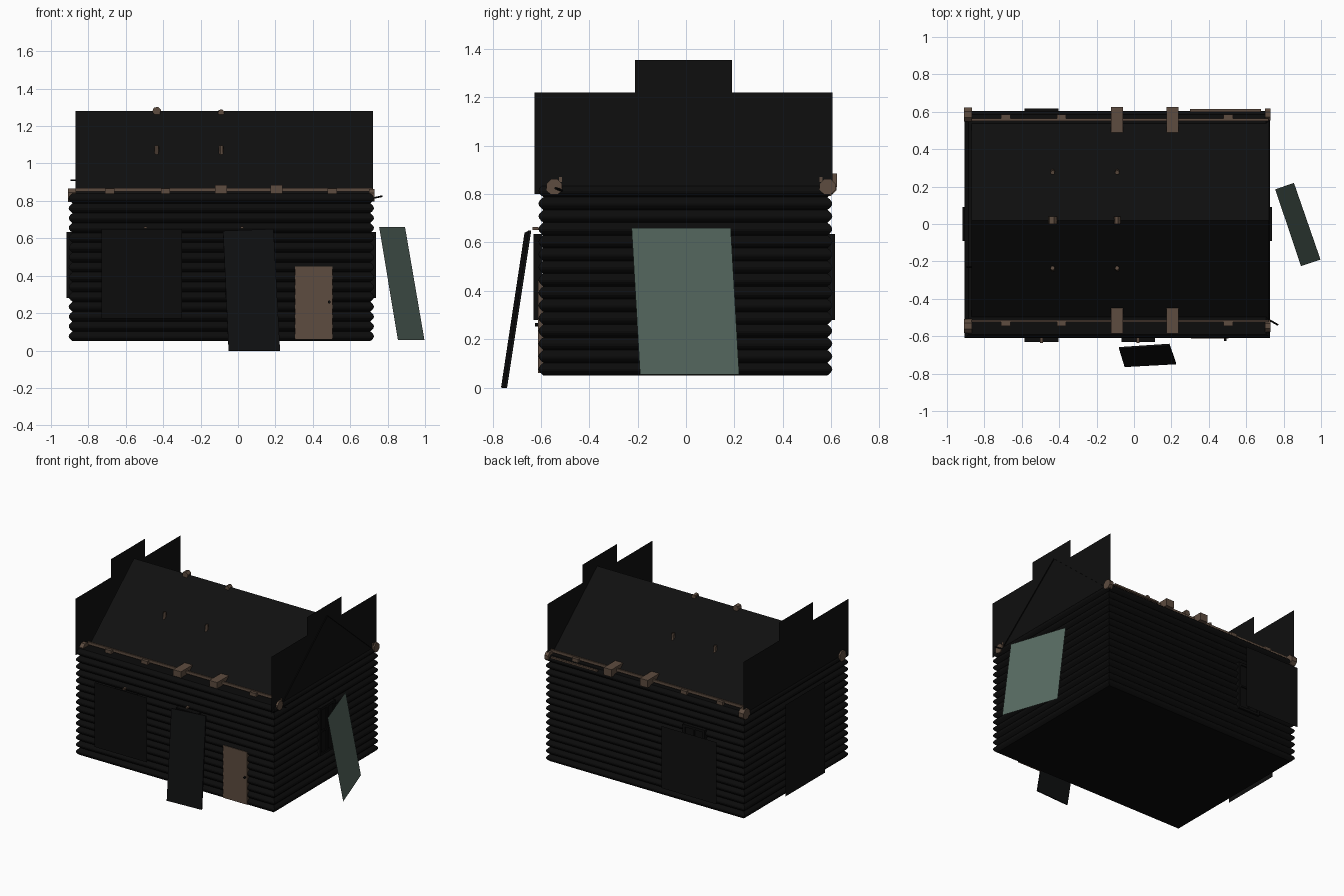
import bpy, bmesh, math
from mathutils import Vector

if "Cube" in bpy.data.objects:
    bpy.data.objects.remove(bpy.data.objects["Cube"])


def material(name, rgb):
    m = bpy.data.materials.new(name)
    m.diffuse_color = (*rgb, 1)
    m.use_nodes = True
    m.node_tree.nodes["Principled BSDF"].inputs["Base Color"].default_value = m.diffuse_color
    return m


LOG = material("dark log", (0.0035, 0.0035, 0.0035))
ROOF = material("dark roof", (0.0048, 0.0048, 0.0048))
WOOD = material("brown wood", (0.11, 0.072, 0.05))
GLASS = material("grey green", (0.095, 0.145, 0.12))
SLATE = material("dark slate", (0.0048, 0.005, 0.0055))


def add(name, verts, faces, mat):
    me = bpy.data.meshes.new(name)
    me.from_pydata([tuple(v) for v in verts], [], faces)
    me.materials.append(mat)
    ob = bpy.data.objects.new(name, me)
    bpy.context.collection.objects.link(ob)
    return ob


def sheet(name, corners, mat):
    return add(name, corners, [tuple(range(len(corners)))], mat)


def box(name, x0, x1, y0, y1, z0, z1, mat):
    v = [(x, y, z) for z in (z0, z1) for x, y in ((x0, y0), (x1, y0), (x1, y1), (x0, y1))]
    f = [(3, 2, 1, 0), (4, 5, 6, 7)] + [(i, (i + 1) % 4, 4 + (i + 1) % 4, 4 + i) for i in range(4)]
    return add(name, v, f, mat)


def rod(name, a, b, r, mat, sides=8):
    a, b = Vector(a), Vector(b)
    d = (b - a).normalized()
    u = d.orthogonal().normalized()
    w = d.cross(u)
    v = []
    for p in (a, b):
        for i in range(sides):
            t = math.tau * (i + 0.5) / sides
            v.append(p + r * (math.cos(t) * u + math.sin(t) * w))
    f = [(i, (i + 1) % sides, sides + (i + 1) % sides, sides + i) for i in range(sides)]
    f += [tuple(reversed(range(sides))), tuple(range(sides, 2 * sides))]
    return add(name, v, f, mat)


# Log walls: stacked rectangular rings whose inset follows the round logs
X0, X1, Y0, Y1 = -0.905, 0.727, -0.61, 0.605
BASE, TOP, COUNT, STEPS, DEPTH = 0.05, 0.84, 15, 6, 0.02
verts, faces = [], []
pitch = (TOP - BASE) / COUNT
for i in range(COUNT * STEPS + 1):
    k = DEPTH * (1 - math.sin(math.pi * (i % STEPS) / STEPS))
    z = BASE + pitch * i / STEPS
    verts += [(X0 + k, Y0 + k, z), (X1 - k, Y0 + k, z), (X1 - k, Y1 - k, z), (X0 + k, Y1 - k, z)]
    if i:
        a, b = 4 * (i - 1), 4 * i
        faces += [(a + j, a + (j + 1) % 4, b + (j + 1) % 4, b + j) for j in range(4)]
n = len(verts)
faces += [(3, 2, 1, 0), (n - 4, n - 3, n - 2, n - 1)]
add("log_walls", verts, faces, LOG)

# Roof slopes, centred on the ridge
RIDGE, RZ, HALF, SLOPE = 0.02, 1.28, 0.54, 0.85
for s, side in ((-1, "front"), (1, "back")):
    y, z = RIDGE + s * HALF, RZ - HALF * SLOPE
    sheet(side + "_roof", [(-0.868, y, z), (0.722, y, z), (0.722, RIDGE, RZ), (-0.868, RIDGE, RZ)], ROOF)

# Stepped end sheets above both side walls
for x, side in ((-0.895, "left"), (0.715, "right")):
    prof = [(-0.626, 0.8), (0.605, 0.8), (0.605, 1.22), (0.19, 1.22),
            (0.19, 1.355), (-0.21, 1.355), (-0.21, 1.22), (-0.626, 1.22)]
    sheet(side + "_gable", [(x, y, z) for y, z in prof], ROOF)

# Eaves: fascia strip, rafter ends, two long beams and log ends
for s, side in ((-1, "front"), (1, "back")):
    def ys(a, b):
        return sorted((RIDGE + s * a, RIDGE + s * b))
    box(side + "_fascia", -0.87, 0.72, *ys(0.532, 0.545), 0.85, 0.87, WOOD)
    for i in range(5):
        x = -0.685 + 0.297 * i
        long_beam = i in (2, 3)
        w = 0.032 if long_beam else 0.025
        reach = (0.47, 0.605) if long_beam else (0.54, 0.565)
        box(side + "_rafter_end", x - w, x + w, *ys(*reach), 0.83, 0.885 if long_beam else 0.865,
            WOOD)
    rod(side + "_log_end", (-0.908, RIDGE + s * 0.565, 0.83), (-0.865, RIDGE + s * 0.565, 0.83), 0.04, WOOD)
    rod(side + "_log_end", (0.70, RIDGE + s * 0.565, 0.83), (0.73, RIDGE + s * 0.565, 0.83), 0.035, WOOD)
    # Small pegs through the slopes
    for x in (-0.435, -0.09):
        y = RIDGE + s * 0.265
        rod(side + "_roof_peg", (x, y, 1.03), (x, y - s * 0.01, 1.095), 0.012, WOOD, 6)

# Ridge pegs
rod("large_ridge_peg", (-0.435, 0.0, 1.28), (-0.435, 0.04, 1.28), 0.024, WOOD, 6)
rod("small_ridge_peg", (-0.09, 0.0, 1.273), (-0.09, 0.04, 1.273), 0.018, WOOD, 6)


# Window frames: four bars and a cross, built along a wall axis
def window(name, axis, c, wall, out):
    w, z0, z1, t = 0.09, 0.28, 0.635, 0.018
    a0, a1 = sorted((wall - out * 0.025, wall + out * 0.012))
    bars = [(c - w, c + w, z0, z0 + t), (c - w, c + w, z1 - t, z1),
            (c - w, c - w + t, z0, z1), (c + w - t, c + w, z0, z1),
            (c - 0.006, c + 0.006, z0, z1), (c - w, c + w, 0.45, 0.462)]
    for u0, u1, b0, b1 in bars:
        if axis == "x":
            box(name, u0, u1, a0, a1, b0, b1, LOG)
        else:
            box(name, a0, a1, u0, u1, b0, b1, LOG)
    q = wall + out * 0.003
    pts = [(c - w, z0), (c + w, z0), (c + w, z1), (c - w, z1)]
    sheet(name + "_pane", [(u, q, z) if axis == "x" else (q, u, z) for u, z in pts], LOG)


window("front_left_window", "x", -0.495, -0.618, -1)
window("front_middle_window", "x", 0.022, -0.618, -1)
window("back_window", "x", -0.495, 0.605, 1)
window("left_window", "y", 0.0, -0.905, -1)
window("right_window", "y", 0.0, 0.725, 1)
for x in (-0.495, 0.022):
    box("window_peg", x - 0.008, x + 0.008, -0.635, -0.61, 0.652, 0.664, WOOD)

# Door with a round knob
box("door", 0.305, 0.505, -0.613, -0.59, 0.06, 0.45, WOOD)
rod("door_knob", (0.488, -0.61, 0.26), (0.488, -0.625, 0.26), 0.008, LOG)

# Loose sheets standing around the house
sheet("front_sheet", [(-0.73, -0.64, 0.17), (-0.30, -0.64, 0.17), (-0.30, -0.64, 0.65), (-0.73, -0.64, 0.65)], LOG)
sheet("back_sheet", [(-0.34, 0.77, 0.2), (-0.79, 0.77, 0.2), (-0.79, 0.77, 0.66), (-0.34, 0.77, 0.66)], ROOF)
sheet("left_sheet", [(-1.0, 0.26, 0.12), (-1.0, -0.20, 0.12), (-1.0, -0.20, 0.80), (-1.0, 0.26, 0.80)], ROOF)
sheet("right_leaning_sheet", [(0.997, -0.19, 0.055), (0.855, 0.22, 0.055), (0.755, 0.185, 0.66),
                              (0.893, -0.225, 0.66)], GLASS)
lean = sheet("front_leaning_board", [(-0.05, -0.765, 0.0), (0.225, -0.75, 0.0), (0.19, -0.65, 0.65),
                                     (-0.08, -0.668, 0.64)], SLATE)
solid = lean.modifiers.new("thickness", "SOLIDIFY")
solid.thickness = 0.01

# Small loose sticks
box("back_plank", 0.3, 0.68, 0.60, 0.615, 0.83, 0.842, WOOD)
rod("right_stick", (0.70, -0.50, 0.81), (0.77, -0.54, 0.825), 0.005, LOG, 6)
rod("left_stick", (-0.895, -0.23, 0.91), (-0.86, -0.23, 0.91), 0.005, LOG, 6)
